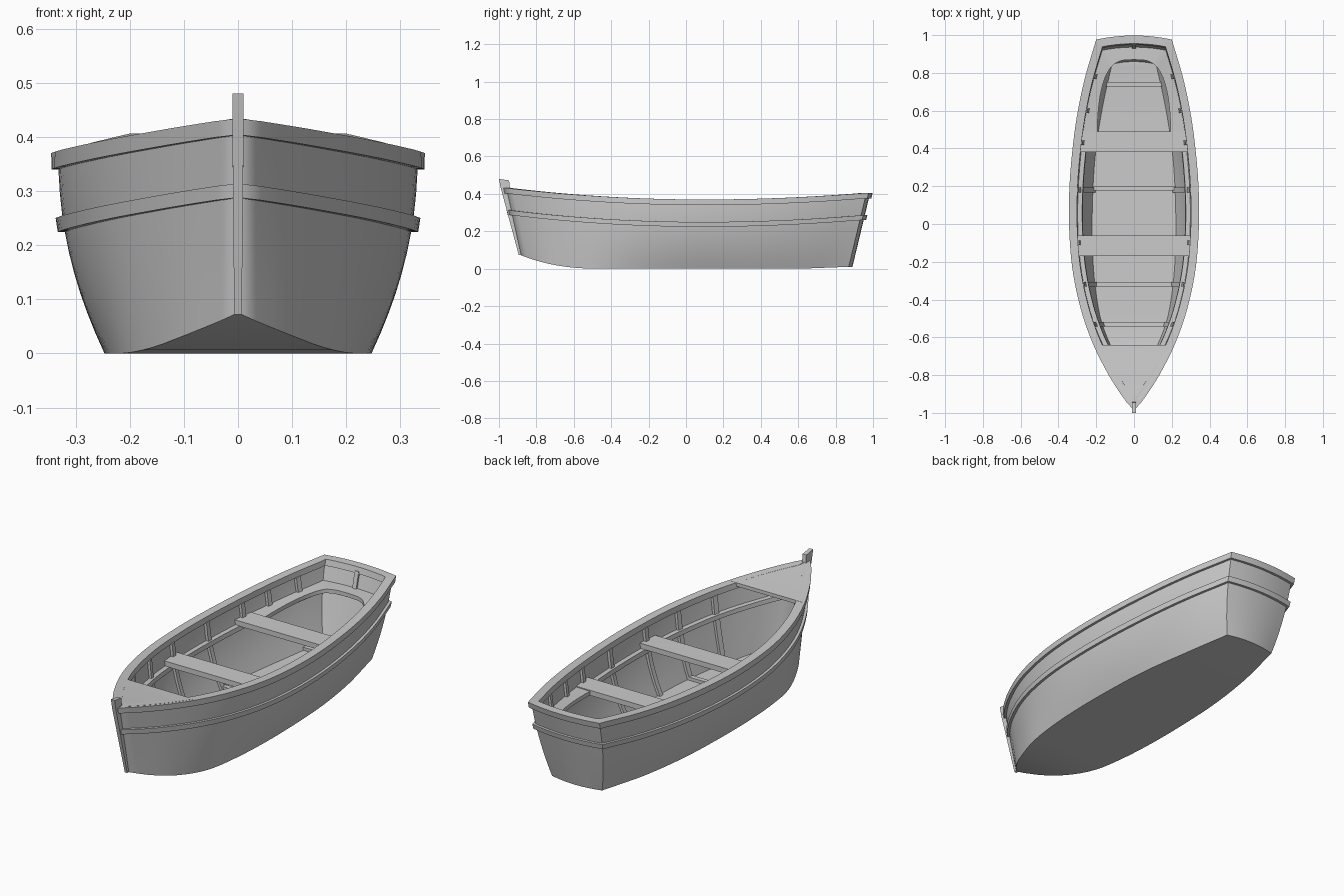
import bpy, bmesh, math
from mathutils import Vector

if "Cube" in bpy.data.objects:
    bpy.data.objects.remove(bpy.data.objects["Cube"])

# Half-breadths along the boat (u = 0 bow, 1 stern)
TOP = [(0, 0), (.05, .07), (.1, .13), (.18, .207), (.27, .268), (.38, .313), (.5, .331),
       (.6, .329), (.7, .314), (.8, .288), (.9, .247), (1, .19)]
BOTTOM = [(0, 0), (.05, .072), (.1, .127), (.2, .2), (.3, .231), (.42, .245), (.55, .245),
          (.7, .232), (.85, .195), (1, .14)]


def interp(tab, u):
    """Smooth curve through table points."""
    u = min(max(u, 0), 1)
    n = len(tab)
    i = next(k for k in range(n - 1) if u <= tab[k + 1][0] + 1e-9)

    def slope(k):
        a, b = tab[max(k - 1, 0)], tab[min(k + 1, n - 1)]
        return (b[1] - a[1]) / (b[0] - a[0])
    (x0, y0), (x1, y1) = tab[i], tab[i + 1]
    h = x1 - x0
    t = (u - x0) / h
    return ((2*t**3 - 3*t*t + 1) * y0 + (t**3 - 2*t*t + t) * h * slope(i)
            + (3*t*t - 2*t**3) * y1 + (t**3 - t*t) * h * slope(i + 1))


def sheer(u):
    return .37 + (.064 * ((.55 - u) / .55)**2 if u < .55 else .036 * ((u - .55) / .45)**2)


def keel(u):
    y = -.89 + 1.76 * u
    return .075 * (max(-.45 - y, 0) / .44)**2.4 + .01 * max(u - .85, 0) / .15


def point(u, v):
    """Outer hull point at station u and height fraction v."""
    f = 1 - max(1 - v, 0)**2.1
    x = interp(BOTTOM, u) * (1 - f) + interp(TOP, u) * f
    y0, y1 = -.89 - .085 * v, .87 + .095 * v
    return Vector((x, y0 + (y1 - y0) * u, keel(u) + (sheer(u) - keel(u)) * v))


def at_y(y, v):
    y0, y1 = -.89 - .085 * v, .87 + .095 * v
    return point((y - y0) / (y1 - y0), v)


def ring(vf, off=0, n=44):
    """Half outline, bow to stern centre; vf(u) gives height fraction, off grows it outward."""
    pts = [point(i / n, vf(i / n)) for i in range(n + 1)]
    c = pts[-1].copy()
    for s in (.75, .5, .25, 0):
        pts.append(Vector((c.x * s, c.y + .02 * (1 - s * s), c.z)))
    out = []
    for i, p in enumerate(pts):
        if i == 0:
            m = Vector((0, -1))
        elif i == len(pts) - 1:
            m = Vector((0, 1))
        else:
            a, b = (p - pts[i - 1]).xy.normalized(), (pts[i + 1] - p).xy.normalized()
            a, b = Vector((a.y, -a.x)), Vector((b.y, -b.x))
            m = (a + b) / (1 + a.dot(b))
        out.append(Vector((max(p.x + m.x * off, 0), p.y + m.y * off, p.z)))
    return out


def depth(d):
    return lambda u: 1 - d / (sheer(u) - keel(u))


def level(v):
    return lambda u: v


def centre(pts):
    return [Vector((0, p.y, p.z)) for p in pts]


def down(pts, d):
    return [p - Vector((0, 0, d)) for p in pts]


def loft(name, rows, loop=False, ends=False, mirror=True):
    """Skin rows of points; loop joins last row to first, ends closes row ends."""
    bm = bmesh.new()
    vs = [[bm.verts.new(p) for p in r] for r in rows]
    pairs = list(zip(vs, vs[1:] + vs[:1])) if loop else list(zip(vs, vs[1:]))
    for a, b in pairs:
        for i in range(len(a) - 1):
            bm.faces.new((a[i], a[i + 1], b[i + 1], b[i]))
    if ends:
        bm.faces.new([r[0] for r in vs])
        bm.faces.new([r[-1] for r in vs])
    bmesh.ops.remove_doubles(bm, verts=bm.verts, dist=1e-5)
    bmesh.ops.recalc_face_normals(bm, faces=bm.faces)
    me = bpy.data.meshes.new(name)
    bm.to_mesh(me)
    bm.free()
    ob = bpy.data.objects.new(name, me)
    bpy.context.collection.objects.link(ob)
    if mirror:
        ob.modifiers.new("mirror", 'MIRROR')
    return ob


def inset(v):
    return .02 + .018 * (1 - v)


# Hull shell with floor
FLOOR = .07
bottom = ring(level(0))
outer = [ring(level(i / 10)) for i in range(10)] + [ring(depth(.006))]
inner = [ring(depth(.006), -.02)]
inner += [ring(level(v), -inset(v)) for v in (.9, .75, .6, .45, .3, .18, FLOOR)]
loft("hull", [centre(bottom)] + outer + inner + [centre(inner[-1])])


# Rail, rubbing strake and inner seat riser
def band(name, d0, d1, out, inn):
    loft(name, [ring(depth(d0), out), ring(depth(d1), out),
                ring(depth(d1), inn), ring(depth(d0), inn)], loop=True)


band("rail", 0, .03, .013, -.03)
band("rubbing_strake", .12, .146, .013, -.006)
band("seat_riser", .116, .138, -.018, -.05)

# Foredeck
u_end = (-.64 + .975) / 1.94
edge = [point(u_end * i / 16, 1) + Vector((0, 0, .001)) for i in range(17)]
low = [Vector((max(p.x - .012, 0), p.y, p.z - .018)) for p in edge]
loft("foredeck", [centre(edge), edge, low, centre(low)], loop=True, ends=True)

# Stem post
prof = [(-.894, .072, .007), (-.99, .43, .0105), (-1, .48, .0105), (-.946, .472, .0105),
        (-.94, .42, .0105), (-.865, .075, .007)]
loft("stem_post", [[(-w, y, z), (w, y, z)] for y, z, w in prof], loop=True, ends=True, mirror=False)

# Horseshoe stern bench
out = [p for p in ring(depth(.1), -.018) if p.y > .4]
m = len(out) - 1
inn = []
for i, p in enumerate(out):
    a = math.pi / 2 * i / m
    inn.append(Vector((.195 * max(math.cos(a), 0)**.6 if i < m else 0,
                       out[0].y + (.87 - out[0].y) * math.sin(a)**.8, p.z)))
loft("stern_bench", [out, inn, down(inn, .02), down(out, .02)], loop=True, ends=True)

# Thwarts across the boat
for name, y0, y1 in (("aft_seat", .38, .49), ("middle_seat", -.17, -.06)):
    e = [at_y(y, .73) for y in (y0, y1)]
    e = [Vector((p.x - .02, p.y, .282)) for p in e]
    lo = down(e, .026)
    loft(name, [centre(e), e, lo, centre(lo)], loop=True, ends=True)

# Ribs up the sides (the stern ones stop at the bench)
VS = (FLOOR, .2, .3, .45, .6, .75, .93)
for k, y in enumerate((.78, .6, .43, .18, -.1, -.32, -.53)):
    levels = (.7, .8, .93) if y > .4 else VS
    cols = []
    for dy, extra in ((-.012, -.008), (-.012, .014), (.012, .014), (.012, -.008)):
        cols.append([at_y(y + dy, v) - Vector((inset(v) + extra, 0, 0)) for v in levels])
    loft(f"rib_{k + 1}", cols, loop=True, ends=True)

# Floor timbers
for k, y in enumerate((.74, .19, -.32, -.53)):
    e = [at_y(y + d, FLOOR) for d in (-.012, .012)]
    e = [Vector((p.x - .034, p.y, p.z + .016)) for p in e]
    lo = down(e, .02)
    loft(f"floor_timber_{k + 1}", [centre(e), e, lo, centre(lo)], loop=True, ends=True)

# Transom post above the bench
rows = []
for x, d in ((0, .033), (.011, .033), (.011, .01), (0, .01)):
    rows.append([Vector((x, .87 + .095 * v + .02 - d, .012 + .394 * v)) for v in (.7, .95)])
loft("transom_post", rows, loop=True, ends=True)

# Smooth shading with crisp edges
for ob in bpy.context.collection.objects:
    ob.select_set(True)
    bpy.context.view_layer.objects.active = ob
bpy.ops.object.shade_smooth_by_angle(angle=math.radians(30))
